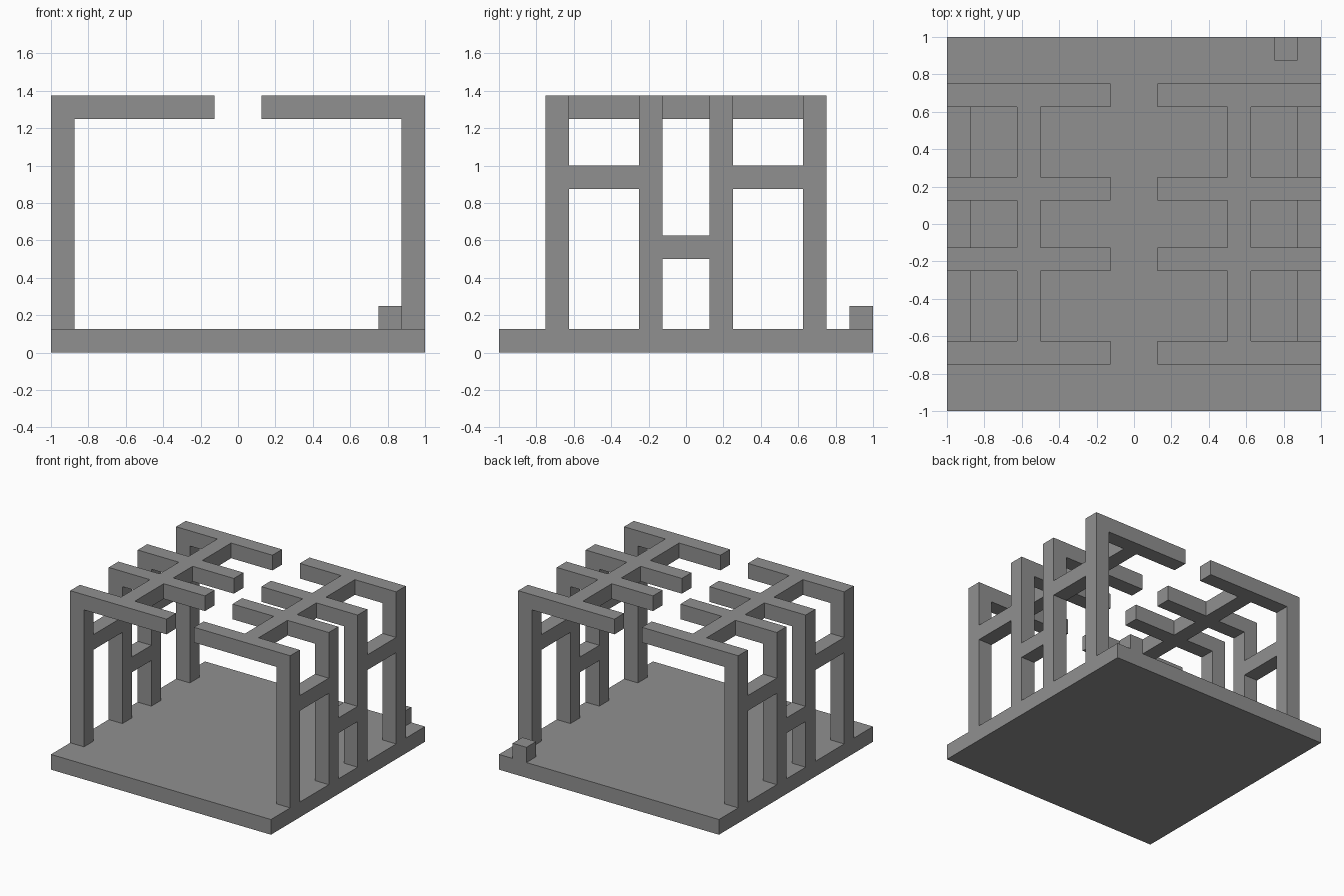
import bpy
import bmesh

default = bpy.data.objects.get("Cube")
if default:
    bpy.data.objects.remove(default, do_unlink=True)

U = 0.125  # thickness of every bar

grey = bpy.data.materials.new("plain grey")
grey.use_nodes = True
colour = (0.28, 0.28, 0.28, 1.0)
grey.diffuse_color = colour
grey.node_tree.nodes["Principled BSDF"].inputs["Base Color"].default_value = colour


def extrude_profile(name, points, y0, y1, mirrored=False):
    """Extrude an x-z outline, given in bar units, from y0 to y1."""
    bm = bmesh.new()
    face = bm.faces.new([bm.verts.new((x * U, y0 * U, z * U)) for x, z in points])
    result = bmesh.ops.extrude_face_region(bm, geom=[face])
    verts = [v for v in result["geom"] if isinstance(v, bmesh.types.BMVert)]
    bmesh.ops.translate(bm, verts=verts, vec=(0, (y1 - y0) * U, 0))
    bmesh.ops.recalc_face_normals(bm, faces=bm.faces)
    mesh = bpy.data.meshes.new(name)
    bm.to_mesh(mesh)
    bm.free()
    mesh.materials.append(grey)
    obj = bpy.data.objects.new(name, mesh)
    bpy.context.collection.objects.link(obj)
    if mirrored:
        mod = obj.modifiers.new("Mirror", 'MIRROR')
        mod.use_axis[0] = True
    return obj


def box(name, x, y, z, mirrored=False):
    """Box from (low, high) ranges in bar units."""
    outline = [(x[0], z[0]), (x[1], z[0]), (x[1], z[1]), (x[0], z[1])]
    return extrude_profile(name, outline, y[0], y[1], mirrored)


# Base slab and the small block on its back edge
box("base_slab", (-8, 8), (-8, 8), (0, 1))
box("corner_block", (6, 7), (7, 8), (1, 2))

# Four pairs of posts, each bent inward into a roof beam
bent = [(7, 1), (8, 1), (8, 11), (1, 11), (1, 10), (7, 10)]
frame_starts = [-6, -2, 1, 5]
for i, y in enumerate(frame_starts):
    extrude_profile(f"bent_frame_{i + 1}", bent, y, y + 1, mirrored=True)

# Side rails and roof spine pieces between neighbouring frames
rail_heights = [7, 4, 7]
for i, z in enumerate(rail_heights):
    gap = (frame_starts[i] + 1, frame_starts[i + 1])
    box(f"side_rail_{i + 1}", (7, 8), gap, (z, z + 1), mirrored=True)
    box(f"roof_spine_{i + 1}", (4, 5), gap, (10, 11), mirrored=True)
